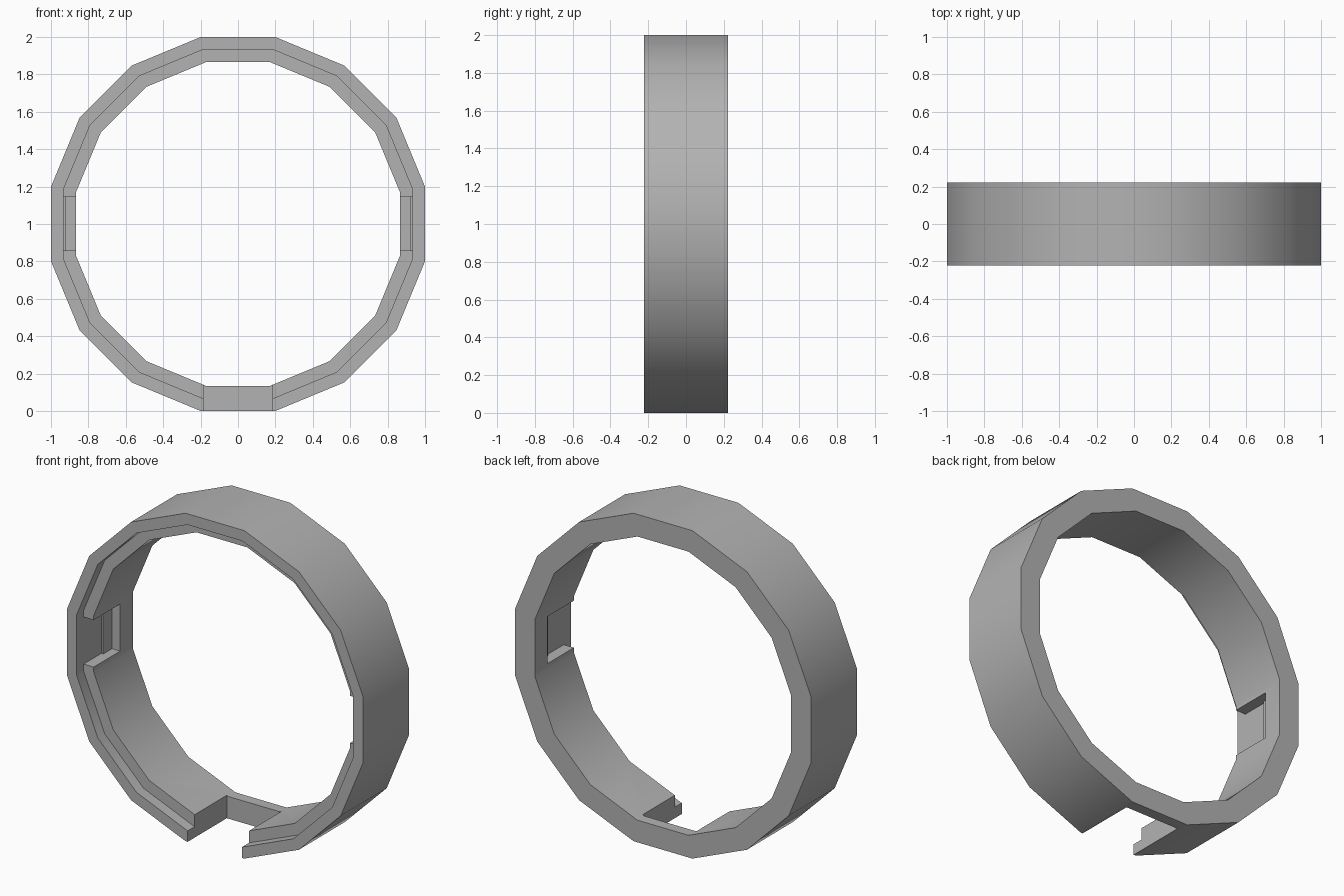
import bpy, bmesh
from math import pi, sin, cos

if "Cube" in bpy.data.objects:
    bpy.data.objects.remove(bpy.data.objects["Cube"])

SIDES = 16
HALF = 0.222                # half the depth of the band
OUTER, LEDGE, INNER = 1.0, 0.933, 0.865
STEP = 0.067                # depth of the front ledge

gray = bpy.data.materials.new("plain_gray")
gray.use_nodes = True
gray.diffuse_color = (0.45, 0.45, 0.45, 1)
gray.node_tree.nodes["Principled BSDF"].inputs["Base Color"].default_value = gray.diffuse_color


def add_object(name, bm):
    bmesh.ops.recalc_face_normals(bm, faces=bm.faces)
    mesh = bpy.data.meshes.new(name)
    bm.to_mesh(mesh)
    bm.free()
    obj = bpy.data.objects.new(name, mesh)
    bpy.context.collection.objects.link(obj)
    mesh.materials.append(gray)
    return obj


def cut_box(target, x, y, z):
    """Cut the box between the given (low, high) ranges out of the target."""
    bm = bmesh.new()
    bmesh.ops.create_cube(bm, size=1)
    for v in bm.verts:
        v.co = [lo if c < 0 else hi for c, (lo, hi) in zip(v.co, (x, y, z))]
    cutter = add_object("cutter", bm)
    cutter.hide_render = True
    mod = target.modifiers.new("cut", "BOOLEAN")
    mod.operation = "DIFFERENCE"
    mod.solver = "EXACT"
    mod.object = cutter
    bpy.context.view_layer.objects.active = target
    bpy.ops.object.modifier_apply(modifier=mod.name)
    bpy.data.objects.remove(cutter)


# Band: stepped cross-section swept round a polygon
profile = [(OUTER, -HALF), (OUTER, HALF), (INNER, HALF),
           (INNER, STEP - HALF), (LEDGE, STEP - HALF), (LEDGE, -HALF)]
bm = bmesh.new()
rings = []
for i in range(SIDES):
    a = (i + 0.5) * 2 * pi / SIDES
    rings.append([bm.verts.new((r / cos(pi / SIDES) * cos(a), y,
                                1 + r / cos(pi / SIDES) * sin(a))) for r, y in profile])
for i, ring in enumerate(rings):
    following = rings[(i + 1) % SIDES]
    for j in range(len(profile)):
        k = (j + 1) % len(profile)
        bm.faces.new((ring[j], ring[k], following[k], following[j]))
band = add_object("ring_band", bm)

# Bottom gap, leaving a thin wall at the back
cut_box(band, (-0.184, 0.184), (-0.4, HALF - STEP), (-0.2, 0.3))

# Side pockets, open to the front, slightly shallower at the back end
for side in (-1, 1):
    for depth, end in ((0.92, 0.1), (LEDGE, 0.015)):
        xs = sorted((side * 0.7, side * depth))
        cut_box(band, xs, (-0.4, end), (0.858, 1.145))

# Smooth shading with sharp corners kept
bpy.ops.object.select_all(action="DESELECT")
band.select_set(True)
bpy.context.view_layer.objects.active = band
bpy.ops.object.shade_smooth_by_angle(angle=pi / 6)
